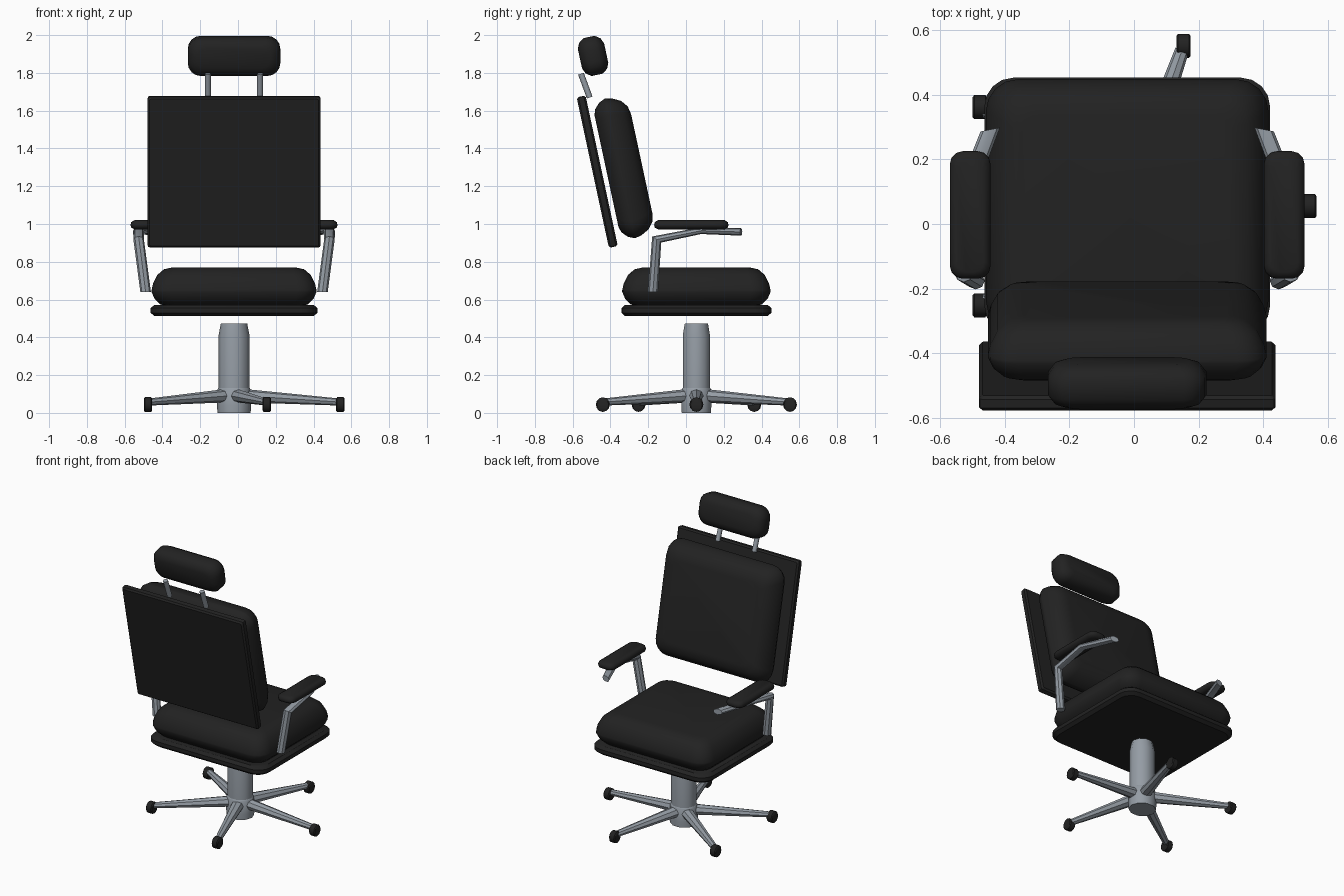
import bpy, bmesh, math
from mathutils import Matrix, Vector

if "Cube" in bpy.data.objects:
    bpy.data.objects.remove(bpy.data.objects["Cube"])

CX, CY = -0.021, 0.055      # chair axis
TILT = math.radians(12.1)   # recline of the back


def material(name, rgb):
    m = bpy.data.materials.new(name)
    m.diffuse_color = (*rgb, 1)
    m.use_nodes = True
    m.node_tree.nodes["Principled BSDF"].inputs["Base Color"].default_value = m.diffuse_color
    return m


BLACK = material("black leather", (0.016, 0.016, 0.016))
METAL = material("grey metal", (0.30, 0.335, 0.375))


def finish(bm, name, mat, angle=35):
    bmesh.ops.recalc_face_normals(bm, faces=bm.faces)
    me = bpy.data.meshes.new(name)
    bm.to_mesh(me)
    bm.free()
    me.materials.append(mat)
    ob = bpy.data.objects.new(name, me)
    bpy.context.collection.objects.link(ob)
    bpy.ops.object.select_all(action='DESELECT')
    ob.select_set(True)
    bpy.context.view_layer.objects.active = ob
    bpy.ops.object.shade_smooth_by_angle(angle=math.radians(angle))
    return ob


def loft(rings, name, mat, angle=35):
    """Skin closed rings of points and cap both ends."""
    bm = bmesh.new()
    vs = [[bm.verts.new(p) for p in r] for r in rings]
    n = len(vs[0])
    for a, b in zip(vs, vs[1:]):
        for i in range(n):
            j = (i + 1) % n
            bm.faces.new((a[i], a[j], b[j], b[i]))
    bm.faces.new(vs[0][::-1])
    bm.faces.new(vs[-1])
    return finish(bm, name, mat, angle)


def pad(name, w, d, r, profile, matrix, seg=4, angle=35):
    """Rounded rectangle stacked through (inset, height) steps."""
    rings = []
    for inset, z in profile:
        rr = max(r - inset * 0.4, 0.004)
        hx, hy = w / 2 - inset - rr, d / 2 - inset - rr
        ring = []
        for q, (sx, sy) in enumerate(((1, 1), (-1, 1), (-1, -1), (1, -1))):
            for k in range(seg + 1):
                a = math.pi / 2 * (q + k / seg)
                ring.append(matrix @ Vector((sx * hx + rr * math.cos(a),
                                             sy * hy + rr * math.sin(a), z)))
        rings.append(ring)
    return loft(rings, name, BLACK, angle)


def oval(c, u, v, n=8):
    c, u, v = Vector(c), Vector(u), Vector(v)
    return [c + u * math.cos(2 * math.pi * i / n) + v * math.sin(2 * math.pi * i / n)
            for i in range(n)]


def reclined(y, z, x=CX):
    """Local y runs up the back, local z faces the sitter."""
    s, c = math.sin(TILT), math.cos(TILT)
    return Matrix(((-1, 0, 0, x), (0, -s, c, y), (0, c, s, z), (0, 0, 0, 1)))


at = Matrix.Translation

# Seat: plate and bulging cushion with a seam
pad("seat_plate", 0.883, 0.794, 0.09,
    [(0.02, 0.512), (0, 0.53), (0, 0.555), (0.02, 0.572)], at((CX, CY, 0)))
cushion = [(0.075, -0.08), (0.045, -0.07), (0.015, -0.04), (0, -0.005), (0, 0.005),
           (0.008, 0.04), (0.03, 0.085), (0.065, 0.115), (0.11, 0.125)]
pad("seat_cushion", 0.873, 0.785, 0.1, cushion, at((CX, CY, 0.645)), angle=50)

# Back: panel and matching cushion
pad("back_panel", 0.915, 0.815, 0.012,
    [(0.01, -0.024), (0, -0.014), (0, 0.014), (0.01, 0.024)],
    reclined(-0.470, 1.277), seg=2)
pad("back_cushion", 0.86, 0.755, 0.09, [(i, z * 0.93) for i, z in cushion],
    reclined(-0.348, 1.295), angle=50)

# Headrest on two posts
pad("headrest", 0.49, 0.205, 0.07,
    [(0.05, -0.071), (0.02, -0.058), (0, -0.03), (0, 0.03), (0.02, 0.058), (0.05, 0.071)],
    reclined(-0.492, 1.89), angle=50)
for side in (-1, 1):
    x = CX + side * 0.138
    loft([oval((x, -0.510, 1.67), (0.016, 0, 0), (0, 0.015, 0.005)),
          oval((x, -0.556, 1.795), (0.016, 0, 0), (0, 0.015, 0.005))],
         "headrest_post", METAL, 50)

# Armrests: bent metal support and padded top
for side in (-1, 1):
    path = [((0.468, -0.175, 0.64), (0.028, 0, 0), (0, 0.027, 0)),
            ((0.505, -0.155, 0.918), (0.028, 0, 0), (0, 0.024, -0.016)),
            ((0.505, 0.08, 0.965), (0.029, 0.004, 0), (0, 0, -0.018)),
            ((0.423, 0.292, 0.958), (0.030, -0.006, 0), (0, 0, -0.02))]
    rings = [oval((CX + side * p[0], p[1], p[2]), (side * u[0], u[1], u[2]), v)
             for p, u, v in path]
    loft(rings, "armrest_support", METAL, 35)
    pad("armrest_pad", 0.126, 0.394, 0.04,
        [(0.02, 0.972), (0.003, 0.982), (0, 0.995), (0.004, 1.01), (0.02, 1.02)],
        at((CX + side * 0.485, 0.028, 0)), seg=3, angle=50)

# Column and hub, slightly flattened front to back
SY = 0.925


def turned(name, profile, n=10):
    loft([oval((CX, CY, z), (r, 0, 0), (0, r * SY, 0), n) for r, z in profile],
         name, METAL, 40)


turned("column", [(0.082, 0.10), (0.082, 0.41), (0.070, 0.472)])
turned("hub", [(0.088, 0), (0.09, 0.04), (0.088, 0.125), (0.08, 0.135)])

# Five spokes with casters
for i in range(5):
    a = 2 * math.pi * i / 5
    d = Vector((math.cos(a), math.sin(a) * SY, 0))
    s = Vector((-math.sin(a), math.cos(a) * SY, 0))
    c = Vector((CX, CY, 0))
    loft([oval(c + d * r + Vector((0, 0, z)), s * w, (0, 0, h))
          for r, z, w, h in ((0.04, 0.092, 0.042, 0.036), (0.55, 0.058, 0.022, 0.019))],
         "spoke", METAL, 35)
    p = c + d * 0.563 + Vector((0, 0, 0.044))
    loft([oval(p + Vector((x, 0, 0)), (0, r, 0), (0, 0, r * 1.05), 12)
          for x, r in ((-0.022, 0.031), (-0.017, 0.037), (0.017, 0.037), (0.022, 0.031))],
         "caster", BLACK, 40)
